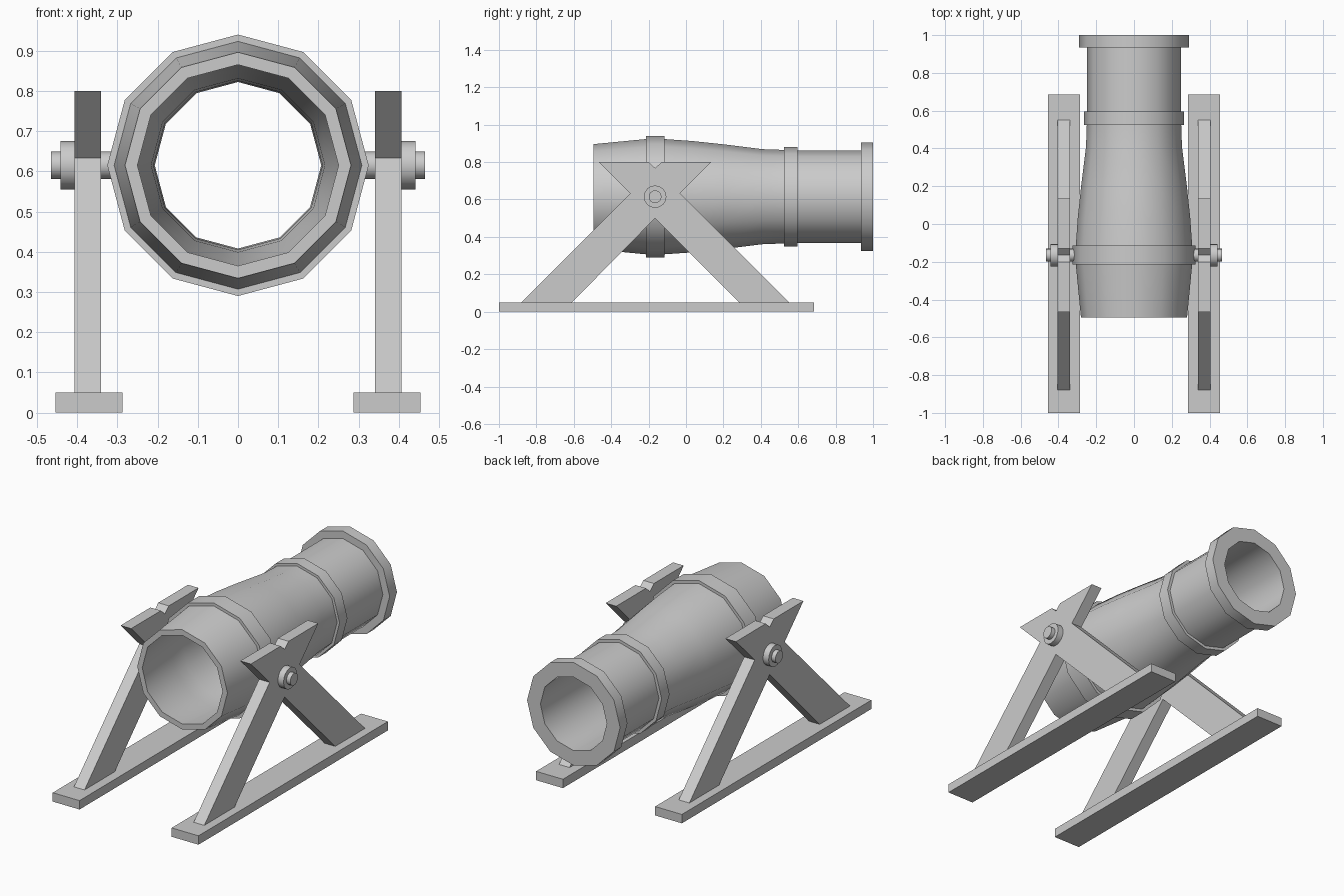
import bpy, bmesh
from math import sin, cos, tau

if "Cube" in bpy.data.objects:
    bpy.data.objects.remove(bpy.data.objects["Cube"])

AXIS_Z = 0.615    # height of the barrel axis
PIVOT_Y = -0.165  # position of the trunnions


def finish(name, bm, mirror=False, smooth=False):
    bmesh.ops.recalc_face_normals(bm, faces=bm.faces)
    mesh = bpy.data.meshes.new(name)
    bm.to_mesh(mesh)
    bm.free()
    ob = bpy.data.objects.new(name, mesh)
    bpy.context.collection.objects.link(ob)
    if mirror:
        ob.modifiers.new("Mirror", 'MIRROR').use_axis[0] = True
    if smooth:
        bpy.ops.object.select_all(action='DESELECT')
        ob.select_set(True)
        bpy.context.view_layer.objects.active = ob
        bpy.ops.object.shade_smooth_by_angle(angle=0.61)
    return ob


def lathe(profile, sides, place, closed):
    """Revolve (along, radius) points; place maps (along, u, v) to x, y, z."""
    bm = bmesh.new()
    rings = [[bm.verts.new(place(a, r * cos(tau * i / sides), r * sin(tau * i / sides)))
              for i in range(sides)] for a, r in profile]
    pairs = list(zip(rings, rings[1:]))
    if closed:
        pairs.append((rings[-1], rings[0]))
    else:
        bm.faces.new(rings[0])
        bm.faces.new(rings[-1])
    for p, q in pairs:
        for i in range(sides):
            j = (i + 1) % sides
            bm.faces.new((p[i], p[j], q[j], q[i]))
    return bm


def slab(points, x0, x1):
    """Extrude a side-view (y, z) outline between two x positions."""
    bm = bmesh.new()
    face = bm.faces.new([bm.verts.new((x0, y, z)) for y, z in points])
    ext = bmesh.ops.extrude_face_region(bm, geom=[face])
    moved = [v for v in ext['geom'] if isinstance(v, bmesh.types.BMVert)]
    bmesh.ops.translate(bm, verts=moved, vec=(x1 - x0, 0, 0))
    return bm


# Hollow twelve-sided barrel with three raised bands, open at both ends
barrel = [(-0.495, 0.281), (-0.215, 0.308), (-0.215, 0.325), (-0.115, 0.325),
          (-0.115, 0.308), (0.03, 0.298), (0.2, 0.28), (0.41, 0.254), (0.525, 0.25),
          (0.525, 0.265), (0.595, 0.265), (0.595, 0.248), (0.935, 0.248),
          (0.935, 0.29), (1.0, 0.29),
          (1.0, 0.207), (0.53, 0.21), (0.41, 0.216), (0.2, 0.242),
          (-0.115, 0.27), (-0.215, 0.27), (-0.495, 0.25)]
finish("barrel", lathe(barrel, 12, lambda a, u, v: (u, a, AXIS_Z + v), True), smooth=True)

# Trunnion pins with washers, one each side
pin = [(0.29, 0.034), (0.405, 0.034), (0.405, 0.06), (0.441, 0.06),
       (0.441, 0.034), (0.465, 0.034)]
finish("trunnion", lathe(pin, 16, lambda a, u, v: (a, PIVOT_Y + u, AXIS_Z + v), False),
       mirror=True, smooth=True)

# Crossed A-frame supports with a small notch on top
frame = [(-0.88, 0.05), (-0.61, 0.05), (-0.165, 0.5), (0.285, 0.05), (0.55, 0.05),
         (-0.032, 0.633), (0.135, 0.8), (-0.13, 0.8), (-0.165, 0.768),
         (-0.2, 0.8), (-0.465, 0.8), (-0.298, 0.633)]
finish("support_frame", slab(frame, 0.34, 0.406), mirror=True)

# Flat runners on the ground
runner = [(-1.0, 0.0), (0.685, 0.0), (0.685, 0.05), (-1.0, 0.05)]
finish("base_runner", slab(runner, 0.287, 0.454), mirror=True)
